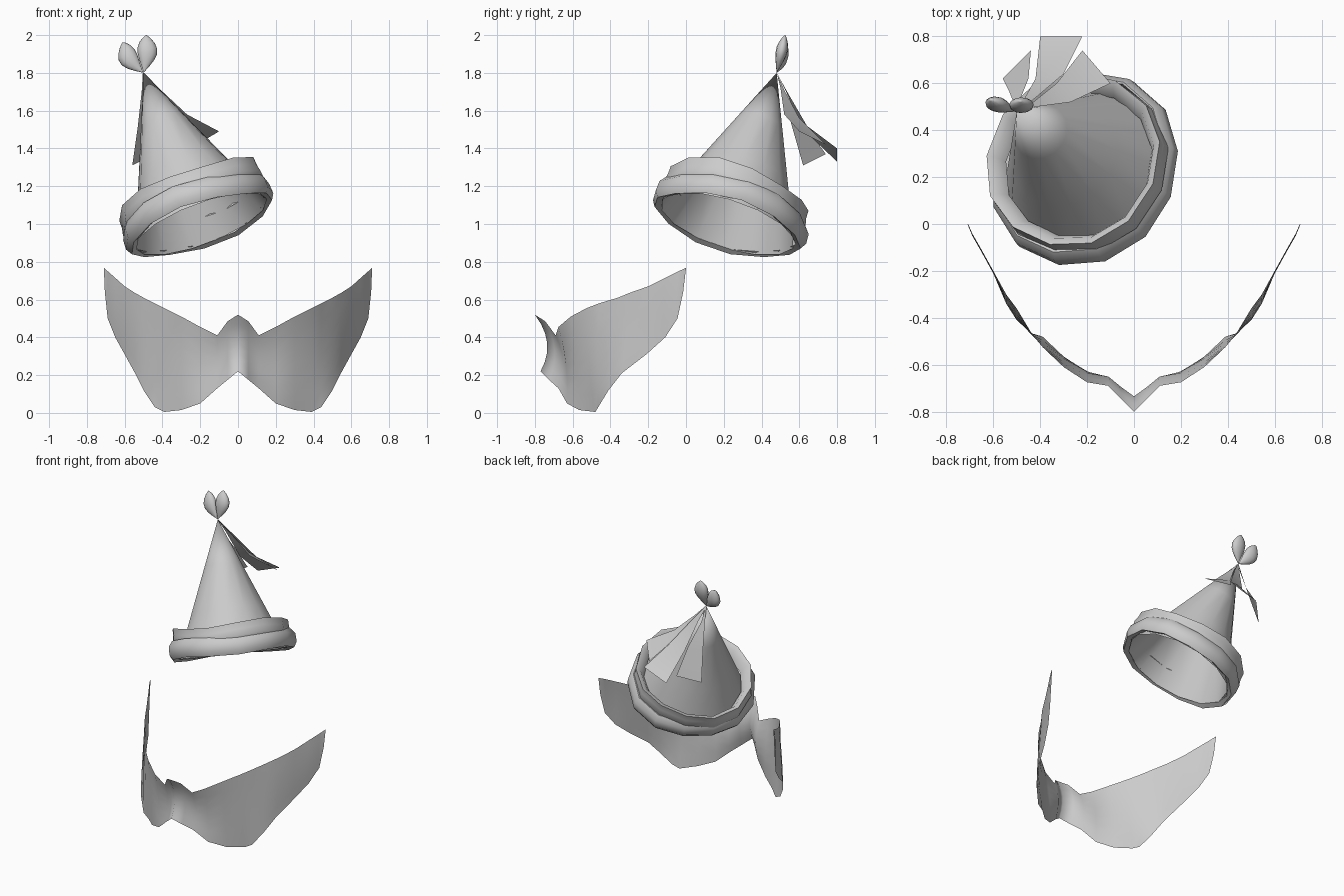
import bpy, bmesh, math
from mathutils import Vector

if "Cube" in bpy.data.objects:
    bpy.data.objects.remove(bpy.data.objects["Cube"])

gray = bpy.data.materials.new("plain gray")
gray.diffuse_color = (0.6, 0.6, 0.6, 1)
gray.use_nodes = True
gray.node_tree.nodes["Principled BSDF"].inputs["Base Color"].default_value = gray.diffuse_color

APEX = Vector((-0.5, 0.48, 1.8))
BASE = Vector((-0.195, 0.22, 1.0))
AXIS = (APEX - BASE).normalized()
LENGTH = (APEX - BASE).length
SIDE = Vector((0, 0, 1)).cross(AXIS).normalized()
UP = AXIS.cross(SIDE)          # points towards the high side of the tilted rim


def finish(name, bm, angle=50):
    bmesh.ops.recalc_face_normals(bm, faces=bm.faces)
    mesh = bpy.data.meshes.new(name)
    bm.to_mesh(mesh)
    bm.free()
    mesh.materials.append(gray)
    ob = bpy.data.objects.new(name, mesh)
    bpy.context.collection.objects.link(ob)
    bpy.ops.object.select_all(action='DESELECT')
    bpy.context.view_layer.objects.active = ob
    ob.select_set(True)
    bpy.ops.object.shade_smooth_by_angle(angle=math.radians(angle))
    return ob


def grid(name, rows, closed=False, angle=50):
    """Skin a list of equally long rows of points."""
    bm = bmesh.new()
    vs = [[bm.verts.new(p) for p in row] for row in rows]
    n = len(rows[0])
    for a, b in zip(vs, vs[1:]):
        for i in range(n if closed else n - 1):
            j = (i + 1) % n
            bm.faces.new((a[i], a[j], b[j], b[i]))
    bmesh.ops.remove_doubles(bm, verts=bm.verts, dist=0.0005)
    return finish(name, bm, angle)


def hat_ring(t, r, n, wave=0.0, phase=0.0):
    """Ring around the tilted hat axis, with an uneven hem."""
    ring = []
    for i in range(n):
        a = math.tau * i / n
        h = t + wave * math.sin(3 * a + phase)
        rr = r + 0.6 * wave * math.sin(2 * a + 2 * phase)
        ring.append(BASE + AXIS * h + (SIDE * math.cos(a) + UP * math.sin(a)) * rr)
    return ring


# Hat cone, open at the bottom
grid("hat_cone", [hat_ring(t, 0.372 * (1 - t / LENGTH), 14)
                  for t in (0.0, 0.3, 0.6, LENGTH)], closed=True)

# Folded brim: a lower cuff and a flared upper cuff
lower = [(0.01, 0.372), (-0.005, 0.405), (0.03, 0.425), (0.085, 0.422), (0.12, 0.395), (0.11, 0.36)]
upper = [(0.08, 0.385), (0.11, 0.402), (0.15, 0.393), (0.195, 0.392), (0.18, 0.36), (0.12, 0.33)]
grid("brim_lower_cuff", [hat_ring(t, r, 13, 0.012, 0.6) for t, r in lower], closed=True)
grid("brim_upper_cuff", [hat_ring(t, r, 13, 0.014, 2.0) for t, r in upper], closed=True)


# Heart topper: two teardrop lobes meeting at the tip
def lobe(name, tip, width, depth, bend):
    axis = tip - APEX
    d = axis.normalized()
    across = Vector((0, 1, 0)).cross(d).normalized()
    thick = d.cross(across)
    rows = []
    for k in range(11):
        u = (1 - math.cos(math.pi * k / 10)) / 2
        s = math.sin(math.pi * u ** 1.35) ** 0.8 if 0 < k < 10 else 0
        c = APEX + axis * u + across * bend * math.sin(math.pi * u)
        rows.append([c + across * math.cos(a) * width * s + thick * math.sin(a) * depth * s
                     for a in (math.tau * i / 12 for i in range(12))])
    grid(name, rows, closed=True, angle=80)


lobe("heart_lobe_left", Vector((-0.612, 0.53, 1.962)), 0.052, 0.031, -0.022)
lobe("heart_lobe_right", Vector((-0.485, 0.525, 2.0)), 0.053, 0.031, 0.012)

# Ribbons trailing from the tip: left edge and right edge points
ribbons = {
    "ribbon_left": ([(-0.51, 0.51, 1.70), (-0.53, 0.56, 1.52), (-0.56, 0.62, 1.31)],
                    [(-0.49, 0.52, 1.70), (-0.45, 0.62, 1.54), (-0.44, 0.74, 1.37)]),
    "ribbon_middle": ([(-0.47, 0.53, 1.70), (-0.42, 0.62, 1.50), (-0.40, 0.80, 1.33)],
                      [(-0.43, 0.53, 1.71), (-0.30, 0.64, 1.52), (-0.22, 0.80, 1.40)]),
    "ribbon_right": ([(-0.43, 0.52, 1.71), (-0.33, 0.60, 1.56), (-0.22, 0.74, 1.42)],
                     [(-0.42, 0.50, 1.72), (-0.27, 0.52, 1.58), (-0.10, 0.60, 1.49)]),
}
for name, (left, right) in ribbons.items():
    start = [tuple(APEX + Vector((-0.004, 0, 0))), tuple(APEX + Vector((0.004, 0, 0)))]
    grid(name, [start] + [list(pair) for pair in zip(left, right)])

# Mask: columns of (x, bottom z, top z, bottom y, middle y, top y), mirrored
columns = [
    (0, .22, .52, -.77, -.735, -.80), (.055, .175, .485, -.725, -.695, -.745),
    (.11, .13, .41, -.675, -.65, -.69), (.2, .05, .455, -.63, -.635, -.675),
    (.3, .015, .51, -.565, -.58, -.61), (.39, .005, .555, -.48, -.515, -.525),
    (.44, .03, .58, -.465, -.47, -.46), (.5, .12, .61, -.41, -.395, -.36),
    (.545, .21, .635, -.34, -.32, -.30), (.6, .31, .67, -.21, -.21, -.20),
    (.65, .40, .715, -.11, -.12, -.11), (.69, .50, .75, -.045, -.05, -.04),
    (.705, .64, .765, -.015, -.01, -.005), (.71, .765, .769, 0, 0, 0)]
rows = []
for x, z0, z1, y0, ym, y1 in columns:
    row = []
    for k in range(7):
        u = k / 6
        y = y0 * (1 - u) * (1 - 2 * u) + ym * 4 * u * (1 - u) + y1 * u * (2 * u - 1)
        row.append((x, y, z0 + (z1 - z0) * u))
    rows.append(row)
mask = grid("mask", rows, angle=80)
mirror = mask.modifiers.new("mirror", 'MIRROR')
mirror.use_clip = True
